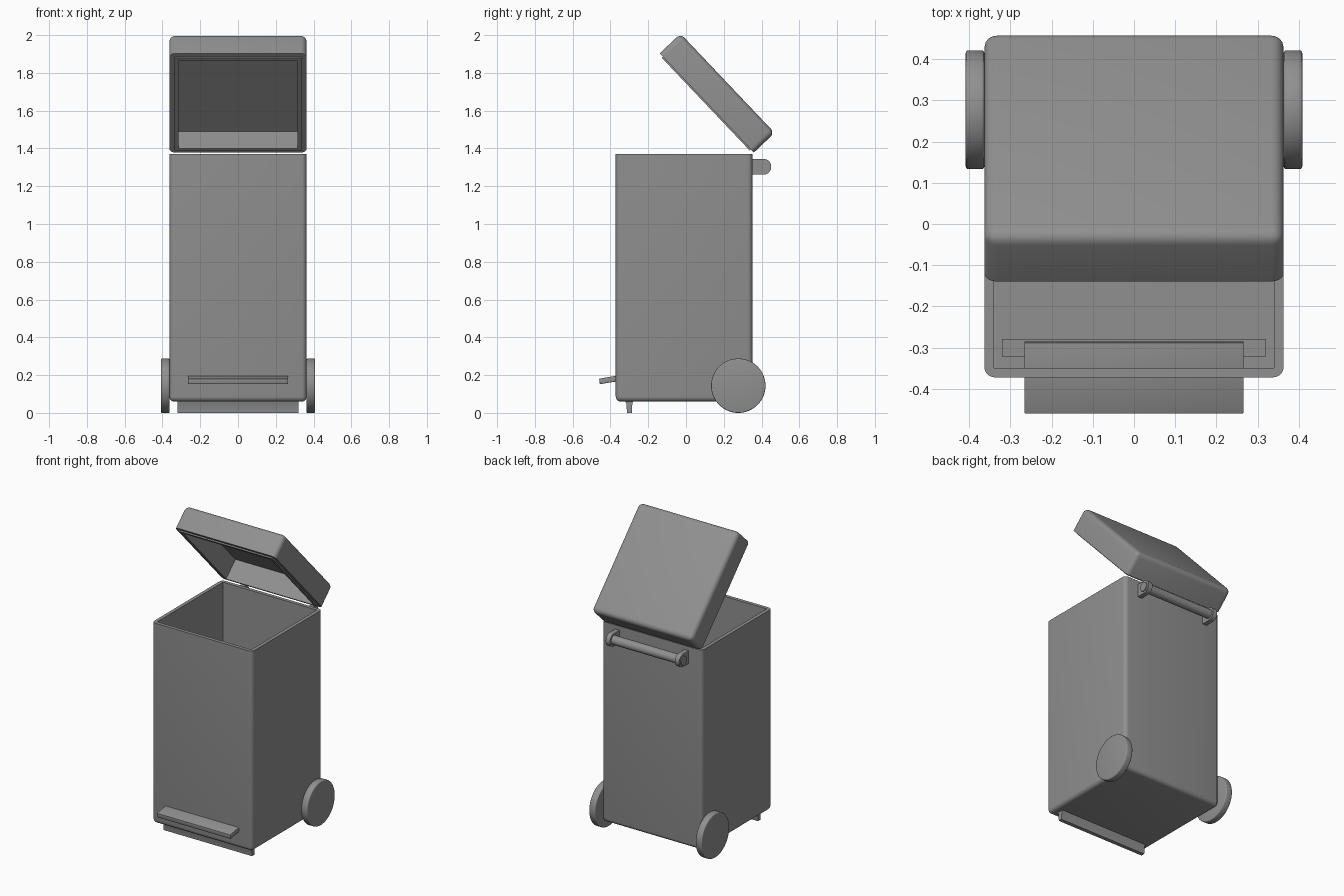
import bpy, bmesh, math
from mathutils import Matrix, Vector

if "Cube" in bpy.data.objects:
    bpy.data.objects.remove(bpy.data.objects["Cube"])

grey = bpy.data.materials.new("dark_grey")
grey.diffuse_color = (0.28, 0.28, 0.28, 1)
grey.use_nodes = True
grey.node_tree.nodes["Principled BSDF"].inputs["Base Color"].default_value = grey.diffuse_color


def finish(name, bm, smooth=True):
    bmesh.ops.recalc_face_normals(bm, faces=bm.faces)
    me = bpy.data.meshes.new(name)
    bm.to_mesh(me)
    bm.free()
    me.materials.append(grey)
    ob = bpy.data.objects.new(name, me)
    bpy.context.collection.objects.link(ob)
    bpy.ops.object.select_all(action='DESELECT')
    bpy.context.view_layer.objects.active = ob
    ob.select_set(True)
    if smooth:
        bpy.ops.object.shade_smooth_by_angle(angle=math.radians(35))
    return ob


def box(name, lo, hi, radius=0, open_z=None):
    """Box between two corners; edges rounded except those lying on z = open_z."""
    lo, hi = Vector(lo), Vector(hi)
    bm = bmesh.new()
    bmesh.ops.create_cube(bm, size=1)
    for v in bm.verts:
        v.co = Vector([lo[i] + (hi[i] - lo[i]) * (v.co[i] + 0.5) for i in range(3)])
    if radius:
        edges = [e for e in bm.edges
                 if open_z is None or not all(abs(v.co.z - open_z) < 1e-5 for v in e.verts)]
        bmesh.ops.bevel(bm, geom=edges, offset=radius, segments=5, profile=0.5, affect='EDGES')
    return finish(name, bm, bool(radius))


def prism(name, pts, x0, x1, radius=0):
    """Side profile (y, z) extruded along x."""
    bm = bmesh.new()
    f = bm.faces.new([bm.verts.new((x0, y, z)) for y, z in pts])
    new = bmesh.ops.extrude_face_region(bm, geom=[f])['geom']
    bmesh.ops.translate(bm, vec=(x1 - x0, 0, 0),
                        verts=[g for g in new if isinstance(g, bmesh.types.BMVert)])
    # extruding can drop the start cap: fill any open boundary
    bmesh.ops.holes_fill(bm, edges=[e for e in bm.edges if e.is_boundary])
    if radius:
        bmesh.ops.bevel(bm, geom=bm.edges[:], offset=radius, segments=2, profile=0.5, affect='EDGES')
    return finish(name, bm)


def cylinder(name, x0, x1, y, z, r, bevel=0):
    bm = bmesh.new()
    m = Matrix.Translation(((x0 + x1) / 2, y, z)) @ Matrix.Rotation(math.pi / 2, 4, 'Y')
    bmesh.ops.create_cone(bm, cap_ends=True, segments=64, radius1=r, radius2=r,
                          depth=x1 - x0, matrix=m)
    if bevel:
        rims = [e for e in bm.edges if any(len(f.verts) > 4 for f in e.link_faces)]
        bmesh.ops.bevel(bm, geom=rims, offset=bevel, segments=3, profile=0.5, affect='EDGES')
    return finish(name, bm)


def combine(ob, other, op):
    mod = ob.modifiers.new(op, 'BOOLEAN')
    mod.operation, mod.object, mod.solver = op, other, 'EXACT'
    bpy.context.view_layer.objects.active = ob
    # keep the boolean ahead of any smoothing modifier
    bpy.ops.object.modifier_move_to_index(modifier=mod.name, index=0)
    bpy.ops.object.modifier_apply(modifier=mod.name)
    bpy.data.objects.remove(other)


# Hollow bin body
body = box("bin_body", (-0.363, -0.372, 0.06), (0.363, 0.352, 1.371), 0.026, 1.371)
combine(body, box("body_cavity", (-0.34, -0.349, 0.085), (0.34, 0.329, 1.5)), 'DIFFERENCE')

# Open lid: rounded shell with a lip below and a cavity, tilted about its hinge edge
lid = box("lid", (-0.363, -0.724, 0), (0.363, 0, 0.152), 0.03, 0)
combine(lid, box("lid_lip", (-0.338, -0.699, -0.008), (0.338, -0.023, 0.05)), 'UNION')
combine(lid, box("lid_cavity", (-0.316, -0.677, -0.1), (0.316, -0.036, 0.125)), 'DIFFERENCE')
lid.location = (0, 0.359, 1.378)
lid.rotation_euler.x = math.radians(-46.5)

# Wheels and handle brackets
arc = [(0.409 + 0.042 * math.cos(a), 1.303 + 0.042 * math.sin(a))
       for a in [math.radians(-90 + 180 * i / 24) for i in range(25)]]
for side, s in (("left", -1), ("right", 1)):
    xs = sorted((s * 0.363, s * 0.408))
    cylinder("wheel_" + side, xs[0], xs[1], 0.277, 0.144, 0.144, 0.006)
    xs = sorted((s * 0.235, s * 0.266))
    prism("handle_bracket_" + side, [(0.335, 1.261)] + arc + [(0.335, 1.345)], xs[0], xs[1])

# Handle bar, ends showing through the brackets
cylinder("handle_bar", -0.272, 0.272, 0.409, 1.303, 0.029)

# Tilted foot pedal
prism("foot_pedal", [(-0.456, 0.152), (-0.284, 0.18), (-0.288, 0.21), (-0.460, 0.181)],
      -0.266, 0.266, 0.003)

# Front support foot, its flared top reaching just above the bin floor
prism("front_foot", [(-0.312, 0), (-0.287, 0), (-0.284, 0.05), (-0.279, 0.06), (-0.279, 0.09),
                     (-0.321, 0.09), (-0.321, 0.06), (-0.316, 0.05)], -0.32, 0.32)
